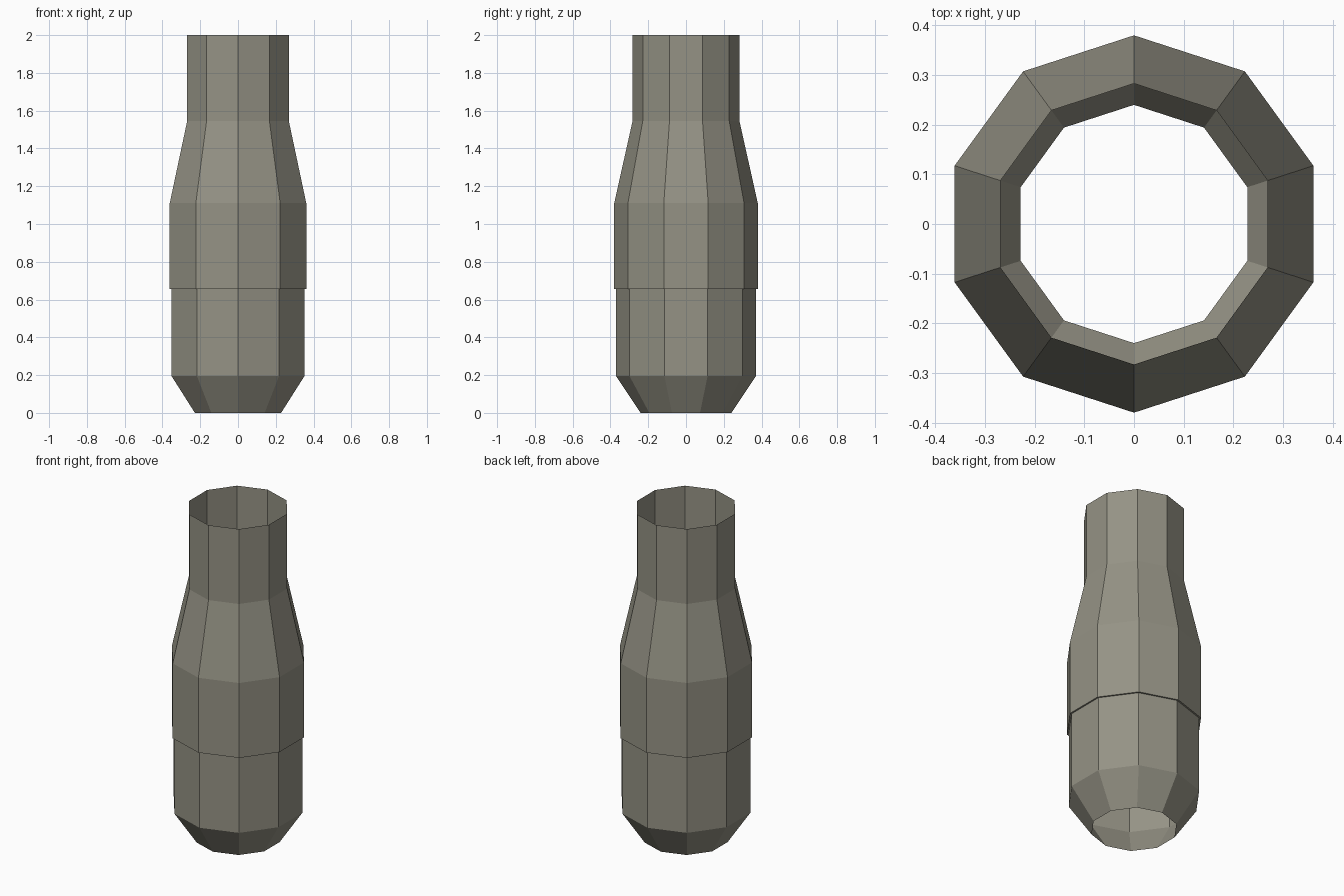
import bpy
import bmesh
import math

SIDES = 10

cube = bpy.data.objects.get("Cube")
if cube:
    bpy.data.objects.remove(cube, do_unlink=True)

COLOUR = (0.30, 0.29, 0.235, 1)
metal = bpy.data.materials.new("warm grey")
metal.use_nodes = True
metal.diffuse_color = COLOUR
metal.node_tree.nodes["Principled BSDF"].inputs["Base Color"].default_value = COLOUR


def shell(name, profile):
    """Open, flat-sided shell turned from (radius, height) points, bottom to top."""
    bm = bmesh.new()
    rings = []
    for radius, z in profile:
        ring = []
        for i in range(SIDES):
            a = math.pi / 2 + math.tau * i / SIDES  # a corner points front and back
            ring.append(bm.verts.new((radius * math.cos(a), radius * math.sin(a), z)))
        rings.append(ring)
    for low, high in zip(rings, rings[1:]):
        for i in range(SIDES):
            j = (i + 1) % SIDES
            bm.faces.new((low[i], low[j], high[j], high[i]))
    mesh = bpy.data.meshes.new(name)
    bm.to_mesh(mesh)
    bm.free()
    mesh.materials.append(metal)
    obj = bpy.data.objects.new(name, mesh)
    bpy.context.collection.objects.link(obj)
    return obj


# Tapered lower cup, open at the bottom
shell("lower_body", [(0.24, 0), (0.37, 0.195), (0.37, 0.655)])

# Slightly wider sleeve with a small ledge, shoulder and open neck
shell("upper_sleeve", [(0.37, 0.655), (0.38, 0.655), (0.38, 1.11), (0.283, 1.545), (0.283, 2)])
